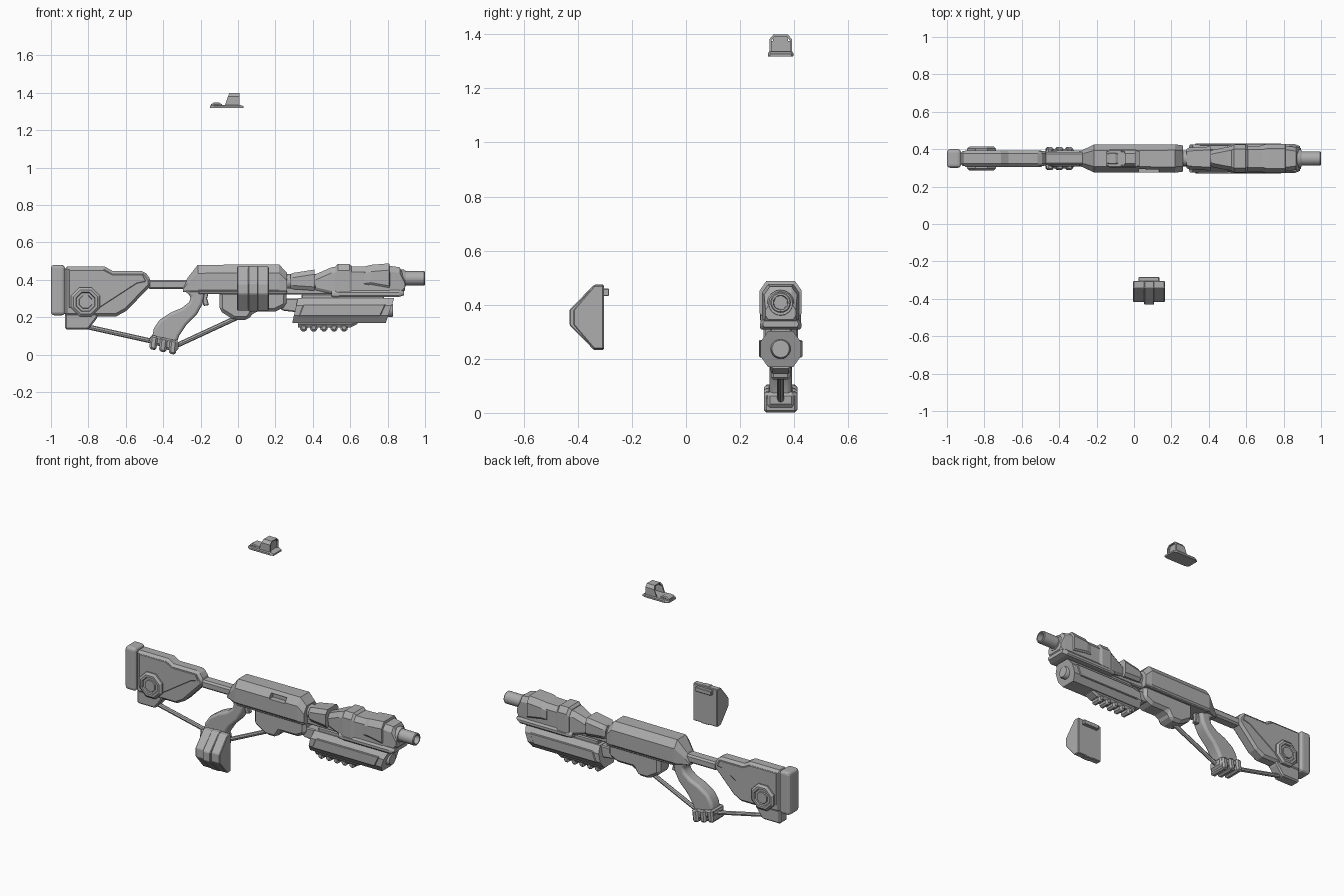
import bpy, bmesh, math
from mathutils import Vector, Matrix

if "Cube" in bpy.data.objects:
    bpy.data.objects.remove(bpy.data.objects["Cube"])

MID = 0.35  # the weapon's centre plane in y

grey = bpy.data.materials.new("plain_grey")
grey.use_nodes = True
grey.diffuse_color = (0.42, 0.42, 0.42, 1)
grey.node_tree.nodes["Principled BSDF"].inputs["Base Color"].default_value = (0.42, 0.42, 0.42, 1)


def finish(name, bm, bevel=0.0, segments=1, smooth=False):
    """Turn a bmesh into a named object, optionally with chamfered edges."""
    bmesh.ops.recalc_face_normals(bm, faces=bm.faces)
    mesh = bpy.data.meshes.new(name)
    bm.to_mesh(mesh)
    bm.free()
    mesh.materials.append(grey)
    obj = bpy.data.objects.new(name, mesh)
    bpy.context.collection.objects.link(obj)
    if bevel:
        mod = obj.modifiers.new("chamfer", 'BEVEL')
        mod.width, mod.segments, mod.limit_method = bevel, segments, 'ANGLE'
        mod.angle_limit = math.radians(32)
    if smooth:
        bpy.ops.object.select_all(action='DESELECT')
        obj.select_set(True)
        bpy.context.view_layer.objects.active = obj
        bpy.ops.object.shade_smooth_by_angle(angle=math.radians(35))
    return obj


def bridge(bm, rings, close_ends=True):
    for a, b in zip(rings, rings[1:]):
        for i in range(len(a)):
            j = (i + 1) % len(a)
            bm.faces.new((a[i], a[j], b[j], b[i]))
    if close_ends:
        bm.faces.new(rings[0])
        bm.faces.new(rings[-1])


def plate(name, outline, half, bevel=0.006, segments=1, y=MID, smooth=False):
    """Extrude a side outline (x, z) to both sides of y."""
    bm = bmesh.new()
    bridge(bm, [[bm.verts.new((x, y + s * half, z)) for x, z in outline] for s in (-1, 1)])
    return finish(name, bm, bevel, segments, smooth)


def box(name, x0, x1, z0, z1, half, bevel=0.006, segments=1, y=MID):
    return plate(name, [(x0, z0), (x1, z0), (x1, z1), (x0, z1)], half, bevel, segments, y)


def hull(name, stations, top, bottom, y=MID):
    """Loft eight-sided sections (x, half width, low z, high z) along x."""
    bm = bmesh.new()
    rings = []
    for x, w, lo, hi in stations:
        t, b = min(top, (hi - lo) * 0.4), min(bottom, (hi - lo) * 0.4)
        it, ib = w - t * 0.7, w - b * 0.7
        ring = [(ib, lo), (w, lo + b), (w, hi - t), (it, hi)]
        ring += [(-p, z) for p, z in reversed(ring)]
        rings.append([bm.verts.new((x, y + p, z)) for p, z in ring])
    bridge(bm, rings)
    return finish(name, bm)


def lathe(name, profile, sides, centre, axis='X', turn=0.0, smooth=True):
    """Spin a profile of (distance along axis, radius) about the axis."""
    bm = bmesh.new()
    rings = []
    for d, r in profile:
        ring = []
        for i in range(sides):
            a = turn + math.tau * i / sides
            u, v = r * math.cos(a), r * math.sin(a)
            offset = (d, u, v) if axis == 'X' else (u, d, v)
            ring.append(bm.verts.new(Vector(centre) + Vector(offset)))
        rings.append(ring)
    bridge(bm, rings)
    return finish(name, bm, smooth=smooth)


def rod(name, start, end, radius, sides=8):
    a, b = Vector(start), Vector(end)
    bm = bmesh.new()
    turn = (b - a).to_track_quat('Z', 'Y').to_matrix().to_4x4()
    bmesh.ops.create_cone(bm, cap_ends=True, segments=sides, radius1=radius, radius2=radius,
                          depth=(b - a).length, matrix=Matrix.Translation((a + b) / 2) @ turn)
    return finish(name, bm, smooth=True)


# Stock
box("butt_pad", -1, -0.925, 0.21, 0.48, 0.05, 0.018, 3)
plate("stock_body", [(-0.93, 0.47), (-0.71, 0.47), (-0.67, 0.447), (-0.5, 0.447), (-0.465, 0.4),
                     (-0.465, 0.37), (-0.595, 0.235), (-0.65, 0.205), (-0.93, 0.205)], 0.041, 0.015)
plate("stock_cheek_panel", [(-0.905, 0.455), (-0.72, 0.455), (-0.67, 0.43), (-0.51, 0.43),
                            (-0.49, 0.39), (-0.54, 0.38), (-0.74, 0.25), (-0.905, 0.25)], 0.044, 0.004)
plate("stock_foot", [(-0.925, 0.22), (-0.925, 0.135), (-0.8, 0.135), (-0.75, 0.2), (-0.75, 0.22)], 0.036, 0.008)
for side, label in ((-1, "right"), (1, "left")):
    rim = [(0.03, 0.084), (0.053, 0.084), (0.064, 0.07), (0.064, 0.056), (0.055, 0.052)]
    lathe(label + "_stock_dial", [(side * d, r) for d, r in rim], 8,
          (-0.815, MID, 0.282), 'Y', math.pi / 8, False)
    lathe(label + "_dial_hub", [(side * d, r) for d, r in ((0.05, 0.04), (0.062, 0.036))], 8,
          (-0.815, MID, 0.282), 'Y', math.pi / 8, False)
box("stock_bar", -0.48, -0.26, 0.35, 0.4, 0.034, 0.01)

# Receiver
receiver = hull("receiver", [(-0.295, 0.038, 0.335, 0.355), (-0.27, 0.048, 0.335, 0.41),
                             (-0.215, 0.074, 0.335, 0.48), (0.22, 0.076, 0.335, 0.482),
                             (0.262, 0.07, 0.335, 0.437)], 0.045, 0.01)
slot = box("slot_cutter", 0.025, 0.135, 0.43, 0.462, 0.03, 0, y=0.28)
bpy.context.view_layer.objects.active = receiver
cut = receiver.modifiers.new("slot", 'BOOLEAN')
cut.operation, cut.object, cut.solver = 'DIFFERENCE', slot, 'EXACT'
bpy.ops.object.modifier_apply(modifier="slot")
bpy.data.objects.remove(slot)
box("receiver_waist", -0.21, 0.262, 0.325, 0.338, 0.068, 0.003)
plate("lower_receiver", [(-0.1, 0.34), (-0.1, 0.235), (-0.02, 0.185), (0.055, 0.185), (0.085, 0.23),
                         (0.2, 0.23), (0.26, 0.26), (0.26, 0.34)], 0.058, 0.018)
plate("lower_receiver_brace", [(0.16, 0.3), (0.24, 0.235), (0.33, 0.225), (0.33, 0.3)], 0.04)

# Grip, trigger and clamp
plate("grip", [(-0.29, 0.345), (-0.25, 0.31), (-0.262, 0.28), (-0.3, 0.25), (-0.36, 0.225),
               (-0.42, 0.185), (-0.45, 0.14), (-0.462, 0.08), (-0.33, 0.055), (-0.315, 0.1),
               (-0.275, 0.16), (-0.22, 0.215), (-0.19, 0.27), (-0.175, 0.345)], 0.042, 0.016, 3, smooth=True)
plate("trigger", [(-0.2, 0.34), (-0.155, 0.34), (-0.165, 0.3), (-0.155, 0.265), (-0.185, 0.26),
                  (-0.19, 0.3)], 0.015, 0.004)
plate("grip_clamp", [(-0.48, 0.07), (-0.465, 0.105), (-0.315, 0.075), (-0.32, 0.02), (-0.35, 0.015)], 0.052, 0.012)
for i in range(3):
    x, z = -0.455 + i * 0.052, 0.063 - i * 0.012
    plate("clamp_band_%d" % (i + 1), [(x - 0.02, z - 0.033), (x + 0.018, z - 0.04),
                                      (x + 0.027, z + 0.035), (x - 0.012, z + 0.044)], 0.062, 0.01)
rod("rear_strap", (-0.82, MID, 0.152), (-0.45, MID, 0.07), 0.013)
rod("front_strap", (-0.33, MID, 0.048), (0.02, MID, 0.21), 0.013)

# Neck and upper barrel shroud
lathe("barrel_core", [(0.2, 0.042), (0.5, 0.042)], 16, (0, MID, 0.39))
hull("neck_collar", [(0.28, 0.05, 0.355, 0.43), (0.295, 0.058, 0.35, 0.437),
                     (0.41, 0.064, 0.342, 0.455)], 0.025, 0.02)
box("neck_lower_bar", 0.25, 0.5, 0.322, 0.36, 0.035)
hull("shroud", [(0.415, 0.045, 0.345, 0.43), (0.5, 0.062, 0.325, 0.467), (0.54, 0.068, 0.32, 0.47),
                (0.81, 0.068, 0.32, 0.475), (0.865, 0.061, 0.32, 0.467),
                (0.893, 0.056, 0.345, 0.405)], 0.03, 0.015)
hull("shroud_rear_band", [(0.52, 0.068, 0.32, 0.472), (0.535, 0.075, 0.315, 0.485),
                          (0.595, 0.075, 0.315, 0.485), (0.61, 0.068, 0.32, 0.472)], 0.034, 0.015)
hull("shroud_front_band", [(0.675, 0.07, 0.37, 0.47), (0.71, 0.078, 0.375, 0.48),
                           (0.808, 0.078, 0.358, 0.488), (0.812, 0.068, 0.36, 0.47)], 0.036, 0.01)
hull("shroud_rail", [(0.5, 0.07, 0.31, 0.34), (0.54, 0.077, 0.308, 0.345),
                     (0.86, 0.077, 0.308, 0.345), (0.888, 0.066, 0.318, 0.34)], 0.014, 0.008)
lathe("barrel", [(0.8, 0.038), (0.995, 0.038), (1, 0.034), (1, 0.027), (0.88, 0.024)], 20, (0, MID, 0.408))
lathe("barrel_ring", [(0.85, 0.05), (0.885, 0.05), (0.895, 0.044)], 16, (0, MID, 0.405))

# Under-barrel launcher
launcher = hull("launcher_body", [(0.3, 0.075, 0.17, 0.302), (0.79, 0.075, 0.17, 0.302)], 0.04, 0.04)
for v in launcher.data.vertices:  # slanted ends: nose leans forward, tail leans back
    rise = (v.co.z - 0.17) / 0.132
    v.co.x += rise * 0.045 if v.co.x > 0.5 else rise * 0.03 - 0.01
for side, label in ((-1, "right"), (1, "left")):
    plate(label + "_launcher_panel", [(0.325, 0.205), (0.76, 0.205), (0.79, 0.27), (0.35, 0.27)],
          0.006, 0.004, y=MID + side * 0.074)
    lathe(label + "_small_tube", [(0.6, 0.016), (0.815, 0.016), (0.815, 0.01), (0.79, 0.009)], 12,
          (0, MID + side * 0.021, 0.288))
lathe("launcher_tube", [(0.7, 0.037), (0.82, 0.037), (0.83, 0.032)], 20, (0, MID, 0.237))
box("launcher_mount", 0.34, 0.78, 0.29, 0.325, 0.04)
hull("foregrip_base", [(0.32, 0.04, 0.145, 0.19), (0.6, 0.04, 0.145, 0.19), (0.64, 0.036, 0.165, 0.19)], 0.01, 0.015)
for i in range(5):
    x = 0.328 + i * 0.054
    plate("foregrip_rib_%d" % (i + 1), [(x, 0.165), (x + 0.006, 0.125), (x + 0.038, 0.122),
                                        (x + 0.048, 0.165)], 0.036, 0.01)


# Separate armour cover
def cover(name, x0, x1, shrink):
    """Extrude the cover's end outline (y, z) along x."""
    half = [(-0.304, 0.121), (-0.34, 0.121), (-0.431 + shrink, 0.028)]
    outline = half + [(y, -z) for y, z in reversed(half)]
    bm = bmesh.new()
    bridge(bm, [[bm.verts.new((x, y, 0.353 + z * (1 - shrink * 2))) for y, z in outline] for x in (x0, x1)])
    return finish(name, bm, 0.004)


cover("cover_body", -0.005, 0.165, 0.014)
cover("cover_rib", 0.054, 0.108, 0)
box("cover_tab", 0.025, 0.135, 0.432, 0.46, 0.012, 0.003, y=-0.296)

# Separate sight
hull("sight_base", [(-0.15, 0.036, 1.318, 1.332), (-0.13, 0.047, 1.318, 1.336),
                    (0.01, 0.047, 1.318, 1.336), (0.03, 0.04, 1.318, 1.328)], 0.006, 0.002)
hull("sight_rear_block", [(-0.145, 0.026, 1.33, 1.338), (-0.13, 0.03, 1.33, 1.347),
                          (-0.1, 0.03, 1.33, 1.347), (-0.085, 0.026, 1.33, 1.338)], 0.006, 0.002)
bm = bmesh.new()
rings = []
for scale, front in ((1, False), (1, True), (0.82, True), (0.82, False)):
    arch = [(0.042, 0), (0.042, 0.048), (0.027, 0.066)]
    arch += [(-p, z) for p, z in reversed(arch)]
    rings.append([bm.verts.new((0.008 if front else -0.07 + z * 0.35, MID + p * scale,
                                1.333 + z * (0.9 if scale < 1 else 1))) for p, z in arch])
bridge(bm, rings + rings[:1], close_ends=False)
finish("sight_hood", bm)
box("sight_glass", -0.008, -0.002, 1.333, 1.394, 0.028, 0)
box("sight_glass_lower", -0.008, -0.002, 1.333, 1.375, 0.036, 0)
